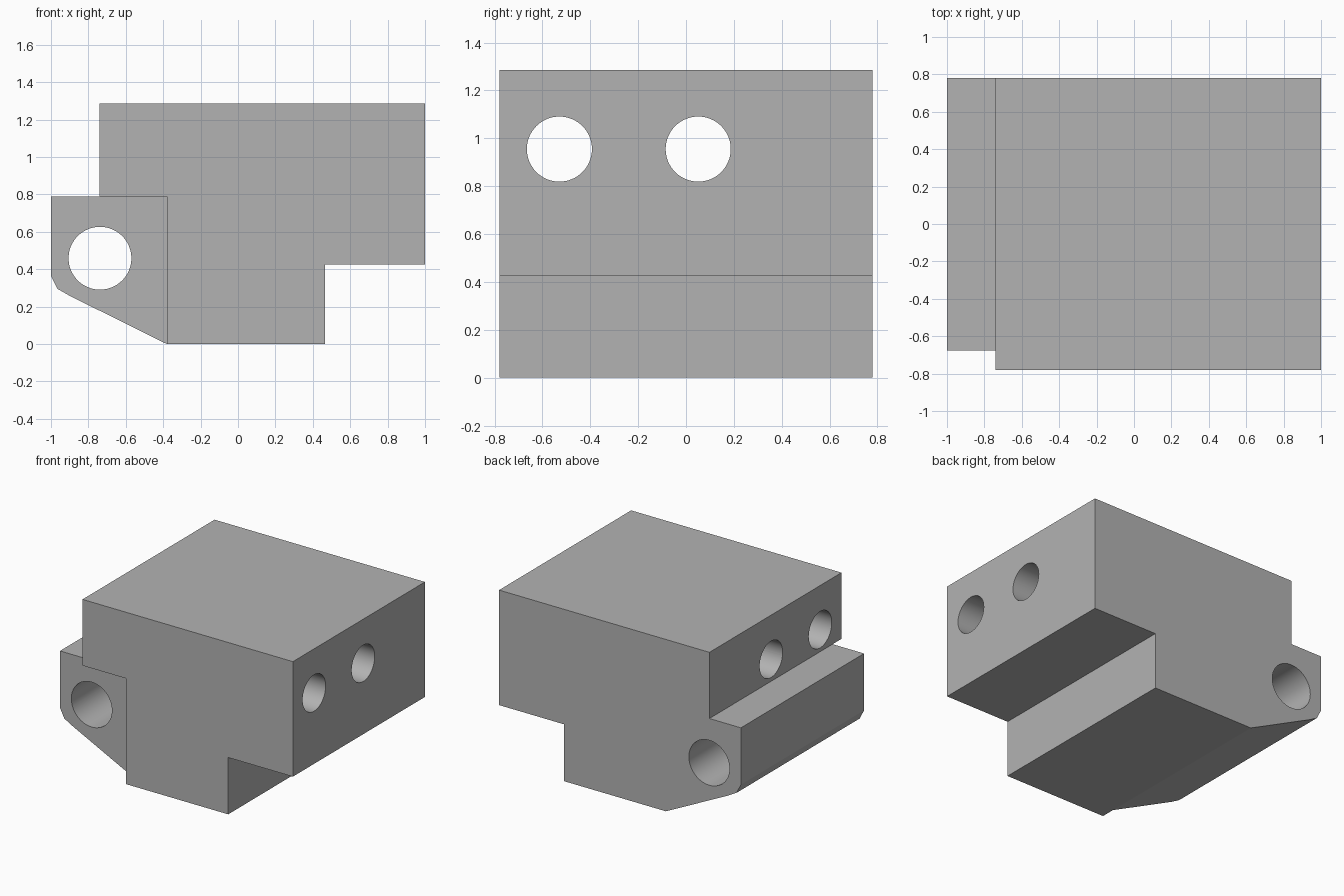
import bpy
import bmesh
from math import pi
from mathutils import Matrix, Vector

cube = bpy.data.objects.get("Cube")
if cube:
    bpy.data.objects.remove(cube, do_unlink=True)

HALF_DEPTH = 0.78

grey = bpy.data.materials.new("plain grey")
grey.use_nodes = True
colour = (0.45, 0.45, 0.45, 1)
grey.diffuse_color = colour
grey.node_tree.nodes["Principled BSDF"].inputs["Base Color"].default_value = colour


def make_object(name, bm):
    bmesh.ops.recalc_face_normals(bm, faces=bm.faces)
    mesh = bpy.data.meshes.new(name)
    bm.to_mesh(mesh)
    bm.free()
    mesh.materials.append(grey)
    obj = bpy.data.objects.new(name, mesh)
    bpy.context.collection.objects.link(obj)
    return obj


def extrude_profile(name, points, y0, y1):
    """Extrude an x-z outline from y0 to y1."""
    bm = bmesh.new()
    face = bm.faces.new([bm.verts.new((x, y0, z)) for x, z in points])
    result = bmesh.ops.extrude_face_region(bm, geom=[face])
    verts = [v for v in result["geom"] if isinstance(v, bmesh.types.BMVert)]
    bmesh.ops.translate(bm, vec=(0, y1 - y0, 0), verts=verts)
    return make_object(name, bm)


def drill(name, centre, radius, axis):
    """Cylinder cutter running right through the block."""
    bm = bmesh.new()
    turn = Matrix.Rotation(pi / 2, 4, "Y" if axis == "X" else "X")
    bmesh.ops.create_cone(bm, cap_ends=True, segments=64, radius1=radius, radius2=radius,
                          depth=4, matrix=Matrix.Translation(Vector(centre)) @ turn)
    return make_object(name, bm)


# Stepped block with the sloping hinge lug on its right
block = extrude_profile("hinge_block", [
    (-0.74, 1.285), (1, 1.285), (1, 0.425), (0.465, 0.425), (0.465, 0), (-0.38, 0),
    (-0.9, 0.258), (-0.965, 0.295), (-1, 0.365), (-1, 0.79), (-0.74, 0.79),
], -HALF_DEPTH, HALF_DEPTH)

# Recess in front of the lug, two bolt holes and the pin hole
cutters = [
    extrude_profile("lug_recess_cutter",
                    [(-1.2, -0.2), (-0.38, -0.2), (-0.38, 0.79), (-1.2, 0.79)], -1, -0.675),
    drill("front_bolt_cutter", (0, -0.529, 0.955), 0.136, "X"),
    drill("back_bolt_cutter", (0, 0.051, 0.955), 0.136, "X"),
    drill("pin_cutter", (-0.738, 0, 0.459), 0.168, "Y"),
]
bpy.context.view_layer.objects.active = block
for cutter in cutters:
    cut = block.modifiers.new(cutter.name, "BOOLEAN")
    cut.operation = "DIFFERENCE"
    cut.solver = "EXACT"
    cut.object = cutter
    bpy.ops.object.modifier_apply(modifier=cut.name)
    bpy.data.objects.remove(cutter, do_unlink=True)

# Smooth hole walls, sharp block edges
bpy.ops.object.select_all(action="DESELECT")
block.select_set(True)
bpy.ops.object.shade_smooth_by_angle(angle=pi / 9)
